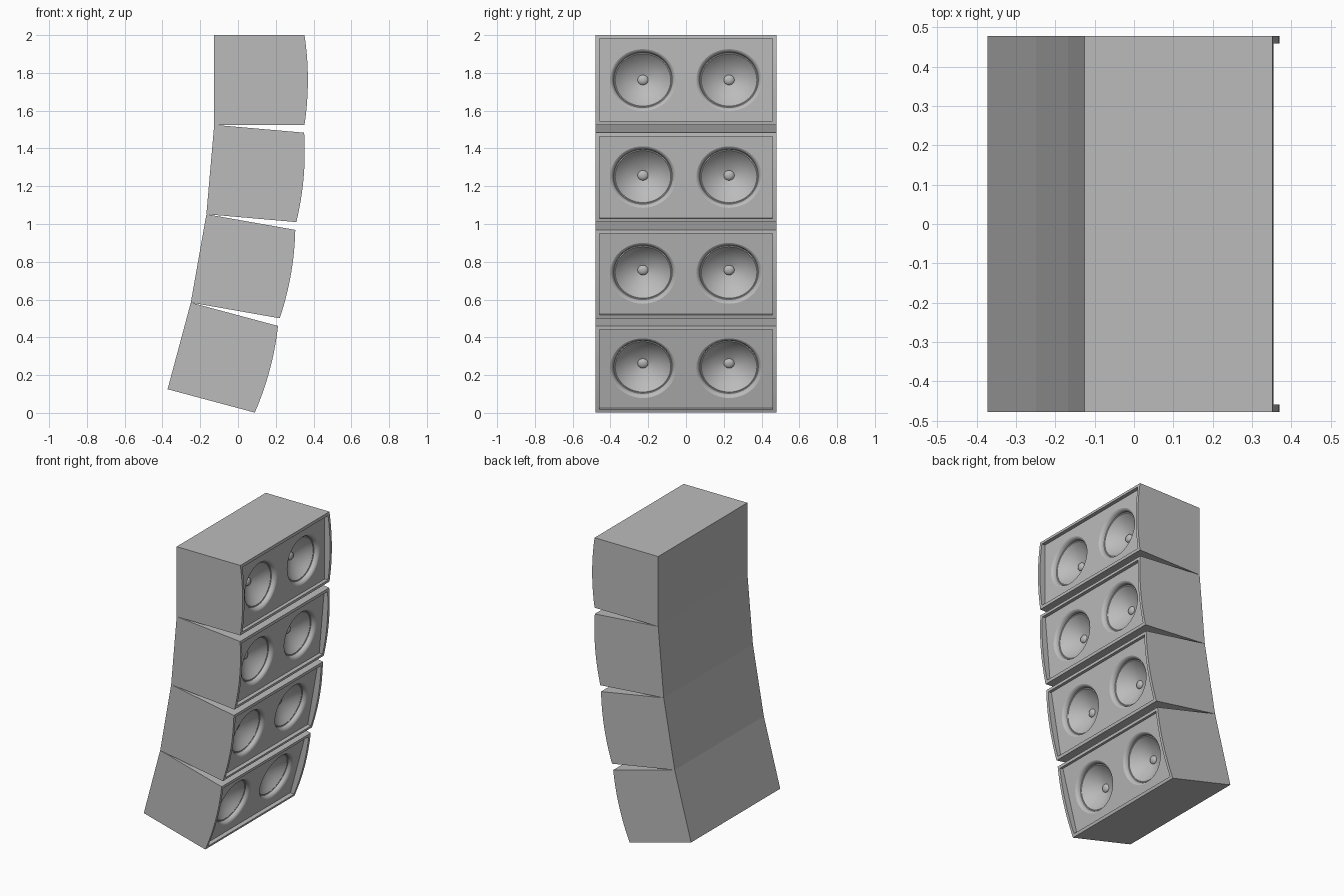
import bpy, bmesh, math
from math import sin, cos, pi, radians
from mathutils import Vector

if "Cube" in bpy.data.objects:
    bpy.data.objects.remove(bpy.data.objects["Cube"])

DEPTH, HEIGHT, HALF_W = 0.478, 0.475, 0.478
WALL, BULGE, BAFFLE_X = 0.019, 0.018, 0.456
SPEAKER_Y, SQUASH, SEG = 0.228, 0.94, 48

grey = bpy.data.materials.new("cabinet_grey")
grey.use_nodes = True
colour = (0.5, 0.5, 0.5, 1)
grey.diffuse_color = colour
grey.node_tree.nodes["Principled BSDF"].inputs["Base Color"].default_value = colour


def finish(bm, name):
    mesh = bpy.data.meshes.new(name)
    bm.to_mesh(mesh)
    bm.free()
    mesh.materials.append(grey)
    obj = bpy.data.objects.new(name, mesh)
    bpy.context.collection.objects.link(obj)
    bpy.ops.object.select_all(action='DESELECT')
    obj.select_set(True)
    bpy.context.view_layer.objects.active = obj
    bpy.ops.object.shade_smooth_by_angle(angle=radians(30))
    return mesh


def ring(bm, x, radius, y):
    return [bm.verts.new((x, y + radius * cos(2 * pi * i / SEG),
                          -HEIGHT / 2 + SQUASH * radius * sin(2 * pi * i / SEG)))
            for i in range(SEG)]


def cabinet_mesh():
    bm = bmesh.new()
    # side profile with a bowed front edge
    half = HEIGHT / 2
    inner = half - WALL
    heights = [half] + [inner * (1 - i / 6) for i in range(13)] + [-half]
    profile = [(0, -HEIGHT), (0, 0)]
    profile += [(DEPTH + BULGE * (1 - (z / half) ** 2), z - half) for z in heights]
    # sections across the width
    rows = [[bm.verts.new((x, y, z)) for x, z in profile]
            for y in (-HALF_W, WALL - HALF_W, HALF_W - WALL, HALF_W)]
    bm.faces.new(rows[0])
    bm.faces.new(rows[-1])
    n = len(profile)
    for k in range(3):
        for i in range(n):
            # leave the front opening between the rims
            if k == 1 and 3 <= i < n - 2:
                continue
            j = (i + 1) % n
            bm.faces.new((rows[k][i], rows[k][j], rows[k + 1][j], rows[k + 1][i]))
    # recess walls, then a baffle pierced by the two speakers
    rim = [e for e in bm.edges if e.is_boundary]
    new = bmesh.ops.extrude_edge_only(bm, edges=rim)["geom"]
    for v in new:
        if isinstance(v, bmesh.types.BMVert):
            v.co.x = BAFFLE_X
    loops = [e for e in new if isinstance(e, bmesh.types.BMEdge)]
    for y in (-SPEAKER_Y, SPEAKER_Y):
        r = ring(bm, BAFFLE_X, 0.174, y)
        loops += [bm.edges.new((r[i], r[i - 1])) for i in range(SEG)]
    bmesh.ops.triangle_fill(bm, edges=loops, use_beauty=True, normal=Vector((1, 0, 0)))
    bmesh.ops.recalc_face_normals(bm, faces=bm.faces)
    return finish(bm, "cabinet_1")


def speaker_mesh():
    bm = bmesh.new()
    # flared surround, cone and domed cap as radius and depth behind the baffle
    shape = [(0.174, 0), (0.167, 0.003), (0.161, 0.009), (0.157, 0.018), (0.155, 0.028),
             (0.152, 0.03), (0.147, 0.029), (0.125, 0.05), (0.095, 0.07), (0.06, 0.088),
             (0.028, 0.098), (0.026, 0.092), (0.019, 0.086), (0.01, 0.083)]
    rows = [ring(bm, BAFFLE_X - d, r, 0) for r, d in shape]
    for a, b in zip(rows, rows[1:]):
        for i in range(SEG):
            bm.faces.new((a[i - 1], a[i], b[i], b[i - 1]))
    bm.faces.new(rows[-1])
    bm.normal_update()
    bmesh.ops.reverse_faces(bm, faces=[f for f in bm.faces if f.normal.x < 0])
    return finish(bm, "speaker_1_right")


def place(name, mesh, position, angle, y=0):
    obj = bpy.data.objects.get(name)
    if obj is None:
        obj = bpy.data.objects.new(name, mesh)
        bpy.context.collection.objects.link(obj)
    obj.location = (position.x, y, position.y)
    obj.rotation_euler = (0, angle, 0)


# four cabinets hinged along their back edges, each tilted a little further
cabinet, speaker = cabinet_mesh(), speaker_mesh()
hinge = Vector((-0.126, 2.0))
for i in range(4):
    angle = radians(5 * i)
    place(f"cabinet_{i + 1}", cabinet, hinge, angle)
    for side, y in (("right", -SPEAKER_Y), ("left", SPEAKER_Y)):
        place(f"speaker_{i + 1}_{side}", speaker, hinge, angle, y)
    hinge = hinge - HEIGHT * Vector((sin(angle), cos(angle)))
